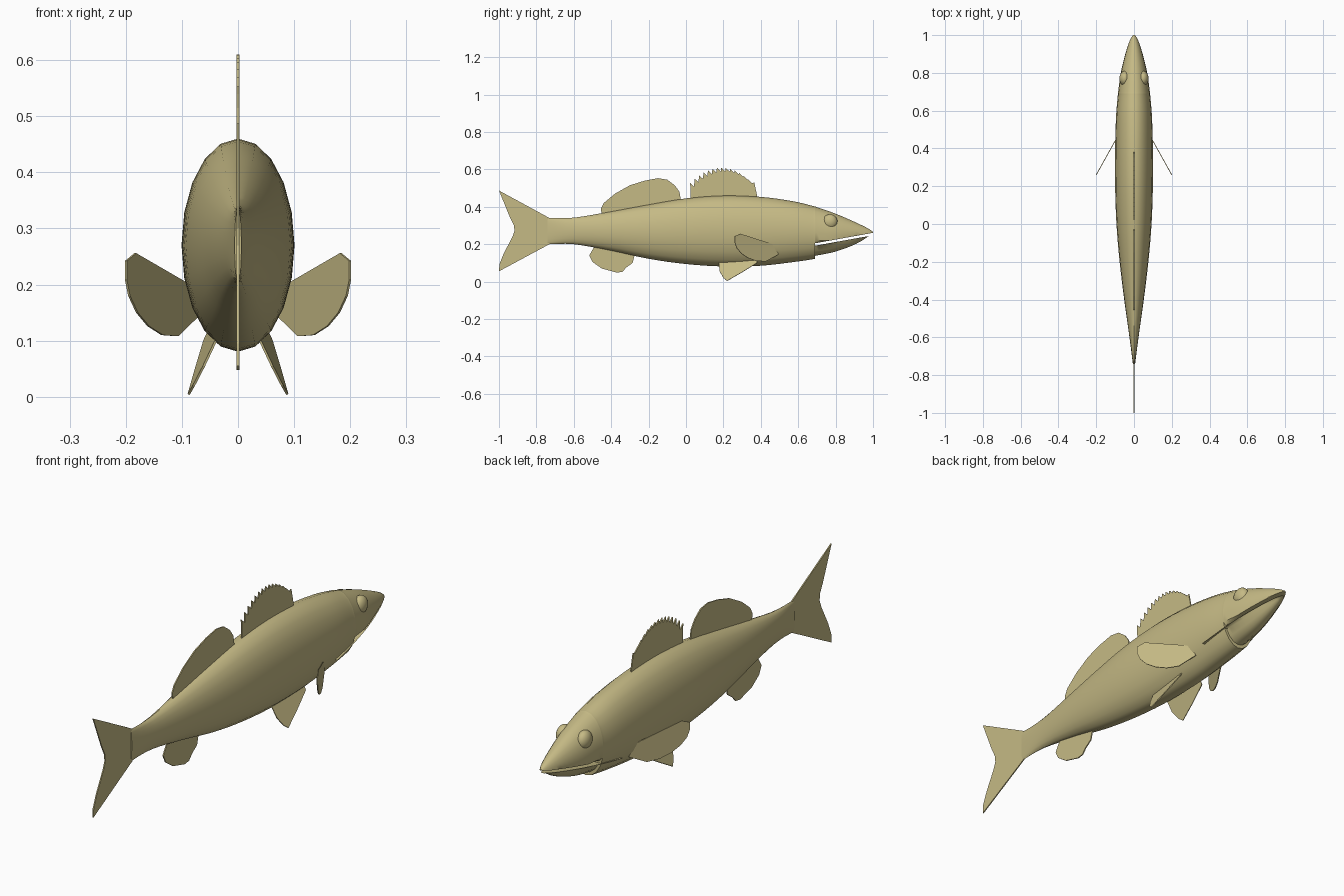
import bpy, bmesh, math
from mathutils import Vector

cube = bpy.data.objects.get("Cube")
if cube:
    bpy.data.objects.remove(cube)

skin = bpy.data.materials.new("olive_tan_skin")
skin.use_nodes = True
skin.diffuse_color = (0.56, 0.49, 0.235, 1)
skin.node_tree.nodes["Principled BSDF"].inputs["Base Color"].default_value = skin.diffuse_color


def make_object(name, bm, smooth=None):
    bmesh.ops.recalc_face_normals(bm, faces=bm.faces)
    mesh = bpy.data.meshes.new(name)
    bm.to_mesh(mesh)
    bm.free()
    obj = bpy.data.objects.new(name, mesh)
    bpy.context.collection.objects.link(obj)
    mesh.materials.append(skin)
    if smooth:
        bpy.ops.object.select_all(action='DESELECT')
        obj.select_set(True)
        bpy.context.view_layer.objects.active = obj
        bpy.ops.object.shade_smooth_by_angle(angle=math.radians(smooth))
    return obj


def spline(stations, steps):
    """Smooth curve through (y, bottom, top, half width) stations."""
    p = [Vector(s) for s in stations]
    p = [p[0]] + p + [p[-1]]
    out = []
    for a, b, c, d in zip(p, p[1:], p[2:], p[3:]):
        for i in range(steps):
            t = i / steps
            out.append(b + (c - a) * t / 2 + (a * 2 - b * 5 + c * 4 - d) * t**2 / 2
                       + (b * 3 - a - c * 3 + d) * t**3 / 2)
    return out + [p[-1]]


def loft(name, rings, limit, sides=20):
    """Skin elliptical rings; limit trims the height at each station."""
    bm = bmesh.new()
    loops = []
    for y, low, high, width in rings:
        loop = []
        for i in range(sides):
            a = math.tau * i / sides
            z = (low + high) / 2 + (high - low) / 2 * math.cos(a)
            loop.append(bm.verts.new((width * math.sin(a), y, limit(y, z))))
        loops.append(loop)
    for r, s in zip(loops, loops[1:]):
        for i in range(sides):
            j = (i + 1) % sides
            bm.faces.new((r[i], r[j], s[j], s[i]))
    bm.faces.new(loops[0])
    bm.faces.new(loops[-1])
    return make_object(name, bm, 40)


def fin(name, points, thickness=0.005):
    bm = bmesh.new()
    bm.faces.new([bm.verts.new(p) for p in points])
    obj = make_object(name, bm)
    mod = obj.modifiers.new("thickness", 'SOLIDIFY')
    mod.thickness = thickness
    mod.offset = 0
    return obj


def mouth(y):
    return 0.205 + (y - 0.69) * 0.18


# Body and upper head, cut away under the mouth line
body = [(-0.74, 0.2, 0.34, 0.006), (-0.6, 0.2, 0.342, 0.024), (-0.4, 0.165, 0.375, 0.052),
        (-0.2, 0.122, 0.412, 0.076), (0, 0.094, 0.445, 0.093), (0.2, 0.081, 0.46, 0.1),
        (0.4, 0.085, 0.453, 0.1), (0.57, 0.104, 0.43, 0.095), (0.68, 0.12, 0.404, 0.086),
        (0.7, 0.125, 0.398, 0.084), (0.8, 0.145, 0.363, 0.07), (0.9, 0.18, 0.32, 0.046),
        (0.97, 0.218, 0.286, 0.023), (1, 0.248, 0.266, 0.006)]
loft("body", spline(body, 4), lambda y, z: max(z, mouth(y)) if y > 0.69 else z)

# Lower jaw, slightly narrower than the head
jaw = [(y - 0.01, low + 0.013, high, w * 0.93) for y, low, high, w in body[7:]]
loft("lower_jaw", spline(jaw, 4), lambda y, z: min(z, mouth(y) - 0.013))

# Eyes
for side, label in ((1, "left"), (-1, "right")):
    bm = bmesh.new()
    bmesh.ops.create_uvsphere(bm, u_segments=20, v_segments=12, radius=0.04)
    for v in bm.verts:
        v.co = (v.co.x * 0.7 + side * 0.049, v.co.y + 0.77, v.co.z + 0.32)
    make_object(label + "_eye", bm, 40)

# Spiny front dorsal fin with a row of swept teeth
crest = [(0.02, 0.42), (0.025, 0.47)]
teeth = 14
for i in range(teeth):
    t = i / (teeth - 1)
    y = 0.03 + 0.31 * t
    z = 0.495 + 0.115 * math.sin(math.pi * min(1, 0.06 + t * 0.83)) ** 0.75
    crest += [(y - 0.008, z), (y + 0.013, z - 0.02)]
crest += [(0.365, 0.53), (0.38, 0.46), (0.38, 0.42)]

flat_fins = {
    "front_dorsal_fin": crest,
    "rear_dorsal_fin": [(-0.45, 0.35), (-0.455, 0.39), (-0.44, 0.42), (-0.38, 0.47), (-0.3, 0.515),
                        (-0.22, 0.54), (-0.15, 0.553), (-0.1, 0.545), (-0.06, 0.515),
                        (-0.035, 0.48), (-0.025, 0.42)],
    "anal_fin": [(-0.27, 0.16), (-0.285, 0.1), (-0.32, 0.075), (-0.34, 0.052), (-0.37, 0.048),
                 (-0.45, 0.07), (-0.5, 0.105), (-0.517, 0.14), (-0.5, 0.17), (-0.48, 0.2)],
    "tail_fin": [(-0.73, 0.2), (-0.73, 0.34), (-1, 0.487), (-0.94, 0.34), (-0.92, 0.3),
                 (-0.917, 0.27), (-0.93, 0.235), (-0.975, 0.15), (-0.997, 0.095), (-1, 0.055)],
}
for name, outline in flat_fins.items():
    fin(name, [(0, y, z) for y, z in outline])

# Paired side fins, swept back and out from the belly
pectoral = [(0.08, 0.195), (0.095, 0.205), (0.183, 0.256), (0.2, 0.242), (0.2, 0.21), (0.194, 0.18),
            (0.18, 0.15), (0.16, 0.126), (0.135, 0.11), (0.108, 0.108), (0.07, 0.145)]
pelvic = [(0.38, 0.115), (0.38, 0.1), (0.3, 0.05), (0.22, 0.004), (0.2, 0.02),
          (0.18, 0.055), (0.175, 0.1), (0.19, 0.12)]
for side, label in ((1, "left"), (-1, "right")):
    fin(label + "_pectoral_fin",
        [(side * x, 0.44 - 1.8 * (x - 0.1), z) for x, z in pectoral], 0.004)
    fin(label + "_pelvic_fin",
        [(side * (0.09 - 0.46 * z + 0.1 * (y - 0.22)), y, z) for y, z in pelvic], 0.004)
